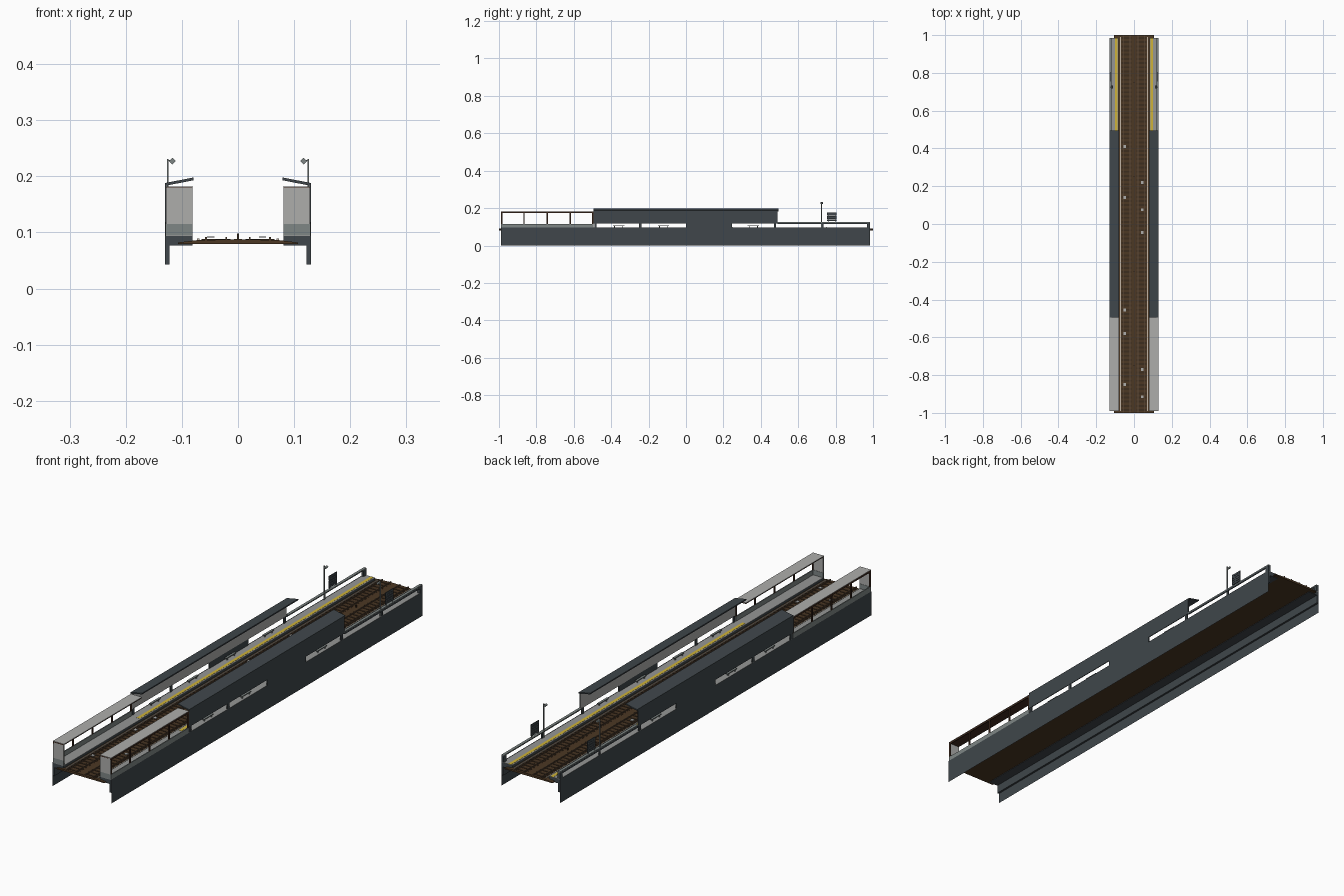
import bpy, bmesh, math
from mathutils import Matrix

if "Cube" in bpy.data.objects:
    bpy.data.objects.remove(bpy.data.objects["Cube"])


def material(name, r, g, b):
    m = bpy.data.materials.new(name)
    m.diffuse_color = (r, g, b, 1)
    m.use_nodes = True
    m.node_tree.nodes["Principled BSDF"].inputs["Base Color"].default_value = m.diffuse_color
    return m


DARK = material("dark slate", .05, .062, .07)
LIGHT = material("light grey", .42, .42, .41)
MID = material("green grey", .21, .24, .235)
PAVE = material("paving grey", .30, .305, .30)
YELLOW = material("yellow", .62, .45, .04)
BROWN = material("ballast brown", .072, .039, .017)
SLEEPER = material("sleeper brown", .045, .026, .013)
FRAME = material("frame brown", .055, .025, .014)
RAIL = material("rail brown", .12, .075, .045)
TAN = material("edge tan", .55, .47, .38)


def finish(name, bm, mat):
    me = bpy.data.meshes.new(name)
    bm.to_mesh(me)
    bm.free()
    me.materials.append(mat)
    ob = bpy.data.objects.new(name, me)
    bpy.context.collection.objects.link(ob)
    return ob


def add_box(bm, x0, x1, y0, y1, z0, z1):
    m = Matrix.Translation(((x0 + x1) / 2, (y0 + y1) / 2, (z0 + z1) / 2))
    bmesh.ops.create_cube(bm, size=1, matrix=m @ Matrix.Diagonal((x1 - x0, y1 - y0, z1 - z0, 1)))


def boxes(name, mat, *specs):
    bm = bmesh.new()
    for s in specs:
        add_box(bm, *s)
    return finish(name, bm, mat)


def prism(name, mat, pts, y0, y1):
    """Extrude an x-z outline along y."""
    bm = bmesh.new()
    f = bm.faces.new([bm.verts.new((x, y0, z)) for x, z in pts])
    r = bmesh.ops.extrude_face_region(bm, geom=[f])
    bmesh.ops.translate(bm, vec=(0, y1 - y0, 0),
                        verts=[v for v in r["geom"] if isinstance(v, bmesh.types.BMVert)])
    bmesh.ops.recalc_face_normals(bm, faces=bm.faces)
    return finish(name, bm, mat)


def both(ob):
    """Mirror a right-hand part to the left platform."""
    ob.modifiers.new("mirror", "MIRROR").use_axis = (True, False, False)
    return ob


Y0, Y1 = -.99, .985      # platform ends
IN, OUT = .081, .13      # platform inner and outer edges

# Track bed with crowned profile
prism("track_bed", BROWN, [(-.107, .079), (.107, .079), (.107, .082), (.075, .086),
                           (0, .088), (-.075, .086), (-.107, .082)], -1, 1)
# Sleepers and rails for two tracks
n = 90
boxes("sleepers", SLEEPER, *[(cx - .026, cx + .026, y - .005, y + .005, .085, .0885)
                             for cx in (-.039, .039)
                             for y in [-.985 + 1.97 * i / (n - 1) for i in range(n)]])
boxes("rails", RAIL, *[(cx + d - .0015, cx + d + .0015, -1, 1, .086, .0915)
                       for cx in (-.039, .039) for d in (-.018, .018)])
# Small plates lying between the rails
boxes("track_plates", LIGHT,
      *[(-.055, -.042, y - .007, y + .007, .091, .093) for y in (.41, .14, -.455, -.58, -.85)],
      *[(.037, .05, y - .007, y + .007, .091, .093) for y in (.22, .075, -.045, -.77, -.915)])
# Low markers on the centre line
boxes("centre_markers", SLEEPER, *[(-.0015, .0015, y - .002, y + .002, .086, .098)
                                   for y in (-.75, -.25, .25, .75)])

# Platform slab, outer footing and thin skirt wall
both(boxes("platform_slab", DARK, (IN, OUT, Y0, Y1, .077, .094)))
both(boxes("platform_footing", DARK, (.122, OUT, Y0, Y1, .043, .077)))
bm = bmesh.new()
bm.faces.new([bm.verts.new(p) for p in
              ((.1305, Y0, 0), (.1305, Y1, 0), (.1305, Y1, .096), (.1305, Y0, .096))])
both(finish("skirt_wall", bm, DARK))
# Paving, yellow safety line and pale edge strip
both(boxes("platform_paving", PAVE, (IN, OUT - .001, Y0, Y1, .094, .0955)))
both(boxes("safety_line", YELLOW, (.087, .1, -.5, Y1, .0955, .0962)))
both(boxes("edge_strip", TAN, (.069, .073, -.99, .99, .085, .0895)))

# Enclosed shelter: end wall, low wall, brown window posts, flat roof
both(boxes("shelter_end_wall", LIGHT, (IN, .128, Y0, Y0 + .004, .115, .18)))
both(boxes("shelter_low_wall", MID, (.125, .129, Y0, -.495, .0955, .115),
           (IN, .129, Y0, Y0 + .005, .0955, .115)))
posts = [(.1245, .1285, y, y + .007, .115, .177) for y in (-.989, -.87, -.745, -.622, -.502)]
both(boxes("shelter_frame", FRAME, (.1245, .1285, Y0, -.495, .173, .179), *posts))
both(boxes("shelter_ceiling", FRAME, (IN, .128, Y0, -.495, .177, .1805)))
both(boxes("shelter_roof", LIGHT, (IN - .001, .129, Y0, -.495, .1805, .182)))

# Open canopy: sloping roof, back panel with pale lining, legs
both(prism("canopy_roof", DARK, [(.079, .193), (.079, .198), (.13, .188), (.13, .183)], -.495, .495))
both(boxes("canopy_back_panel", DARK, (.127, .13, -.495, .49, .118, .186)))
both(boxes("canopy_lining", LIGHT, (.126, .127, -.493, .488, .119, .184)))
both(boxes("canopy_legs", DARK, *[(.125, .129, y, y + .012, .095, .12) for y in (-.49, -.25, .47)]))
both(boxes("canopy_solid_wall", DARK, (.126, .13, 0, .245, .094, .12)))
# Bench seats under the canopy
both(boxes("benches", MID, *[(.113, .122, y - .03, y + .03, .103, .106) for y in (-.36, -.12, .12, .36)],
           *[(.115, .12, y + d - .002, y + d + .002, .0955, .103)
             for y in (-.36, -.12, .12, .36) for d in (-.022, .022)]))

# Open end railing
both(boxes("railing_top", MID, (.119, .13, .49, Y1, .121, .125)))
both(boxes("railing_beam", DARK, (.127, .1305, .49, Y1, .114, .1212)))
both(boxes("railing_posts", DARK, (.12, .13, .968, Y1, .095, .122), (.125, .129, .728, .735, .095, .122)))

# Lamp post with tilted head
both(boxes("lamp_post", MID, (.1235, .1265, .7225, .7275, .095, .231), (.118, .125, .7235, .7265, .227, .229)))
bm = bmesh.new()
bmesh.ops.create_cube(bm, size=1, matrix=Matrix.Translation((.117, .725, .227))
                      @ Matrix.Rotation(math.radians(45), 4, "Y") @ Matrix.Diagonal((.009, .014, .008, 1)))
both(finish("lamp_head", bm, MID))

# Information board made of dark slats on two legs
both(boxes("board_slats", DARK, *[(.1235, .1265, .755, .805, .131 + i * .0095, .1395 + i * .0095)
                                  for i in range(5)]))
both(boxes("board_legs", MID, *[(.1242, .1258, y, y + .003, .12, .177) for y in (.758, .799)]))
